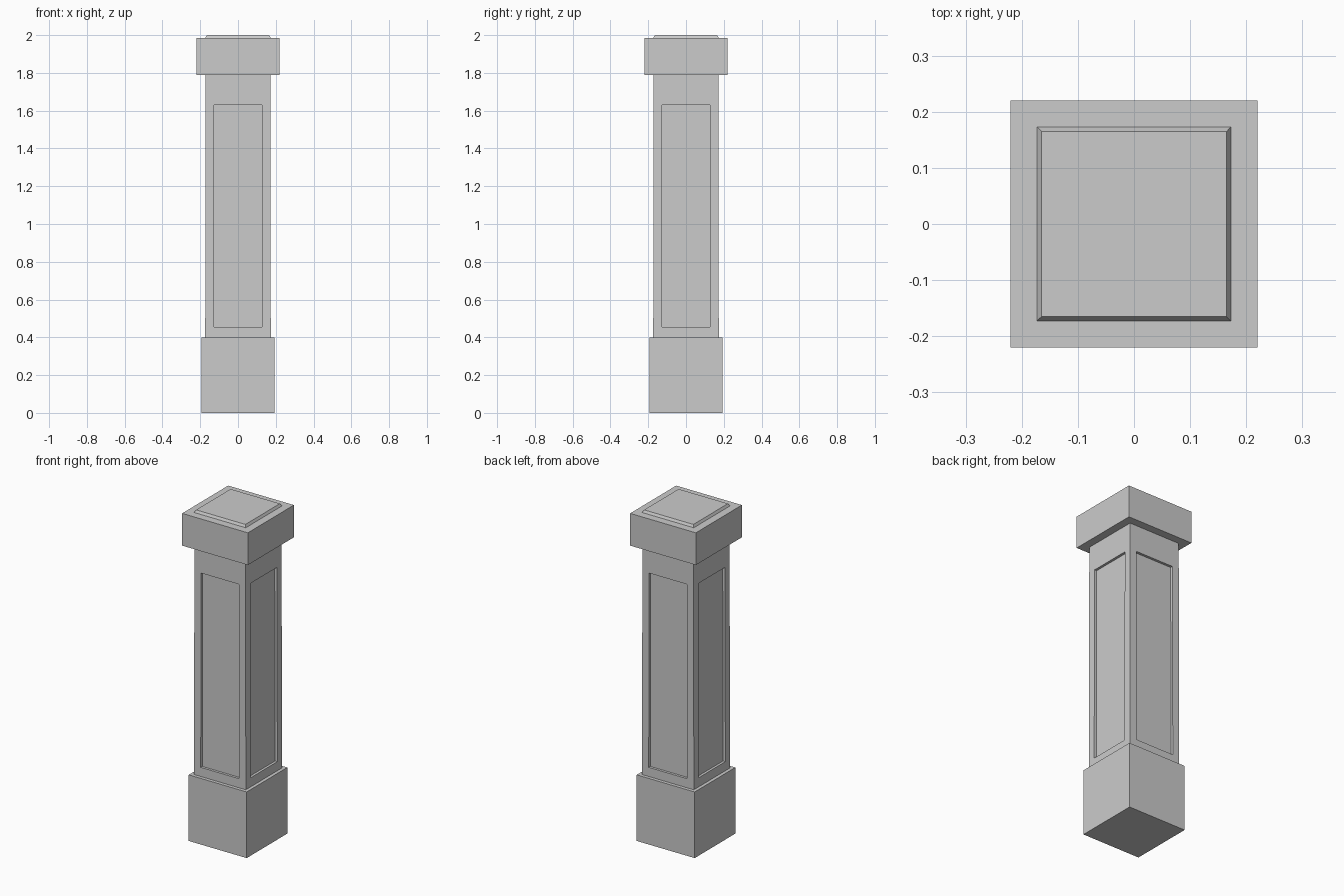
import bpy, bmesh

if "Cube" in bpy.data.objects:
    bpy.data.objects.remove(bpy.data.objects["Cube"])


def block(bm, half, z0, z1, top_half=None):
    """Square block from z0 to z1, optionally narrower at the top."""
    top_half = half if top_half is None else top_half
    verts = bmesh.ops.create_cube(bm, size=2)["verts"]
    for v in verts:
        up = v.co.z > 0
        h = top_half if up else half
        v.co = (v.co.x * h, v.co.y * h, z1 if up else z0)


def finish(bm, name):
    bmesh.ops.recalc_face_normals(bm, faces=bm.faces)
    mesh = bpy.data.meshes.new(name)
    bm.to_mesh(mesh)
    bm.free()
    obj = bpy.data.objects.new(name, mesh)
    bpy.context.collection.objects.link(obj)
    return obj


def simple_part(name, *args):
    bm = bmesh.new()
    block(bm, *args)
    return finish(bm, name)


# Plain blocks: plinth, cap and the chamfered slab on top
simple_part("plinth", 0.194, 0.0, 0.40)
simple_part("cap", 0.22, 1.79, 1.985)
simple_part("cap_top", 0.173, 1.985, 2.0, 0.165)

# Shaft with a recessed panel on each side
HALF, Z0, Z1 = 0.1725, 0.40, 1.79
PANEL_HALF, PANEL_Z0, PANEL_Z1, DEPTH = 0.109, 0.455, 1.63, 0.015
bm = bmesh.new()
block(bm, HALF, Z0, Z1)
bm.normal_update()
sides = [f for f in bm.faces if abs(f.normal.z) < 0.5]
bmesh.ops.inset_individual(bm, faces=sides, thickness=HALF - PANEL_HALF)
middle = (Z0 + Z1) / 2
for face in sides:
    for v in face.verts:
        v.co.z = PANEL_Z1 if v.co.z > middle else PANEL_Z0
    normal = face.normal.copy()
    bmesh.ops.inset_individual(bm, faces=[face], thickness=0)
    for v in face.verts:
        v.co -= normal * DEPTH

# Very slight taper of the shaft towards the top
for v in bm.verts:
    s = 1.006 - 0.012 * (v.co.z - Z0) / (Z1 - Z0)
    v.co.x *= s
    v.co.y *= s
finish(bm, "shaft")
